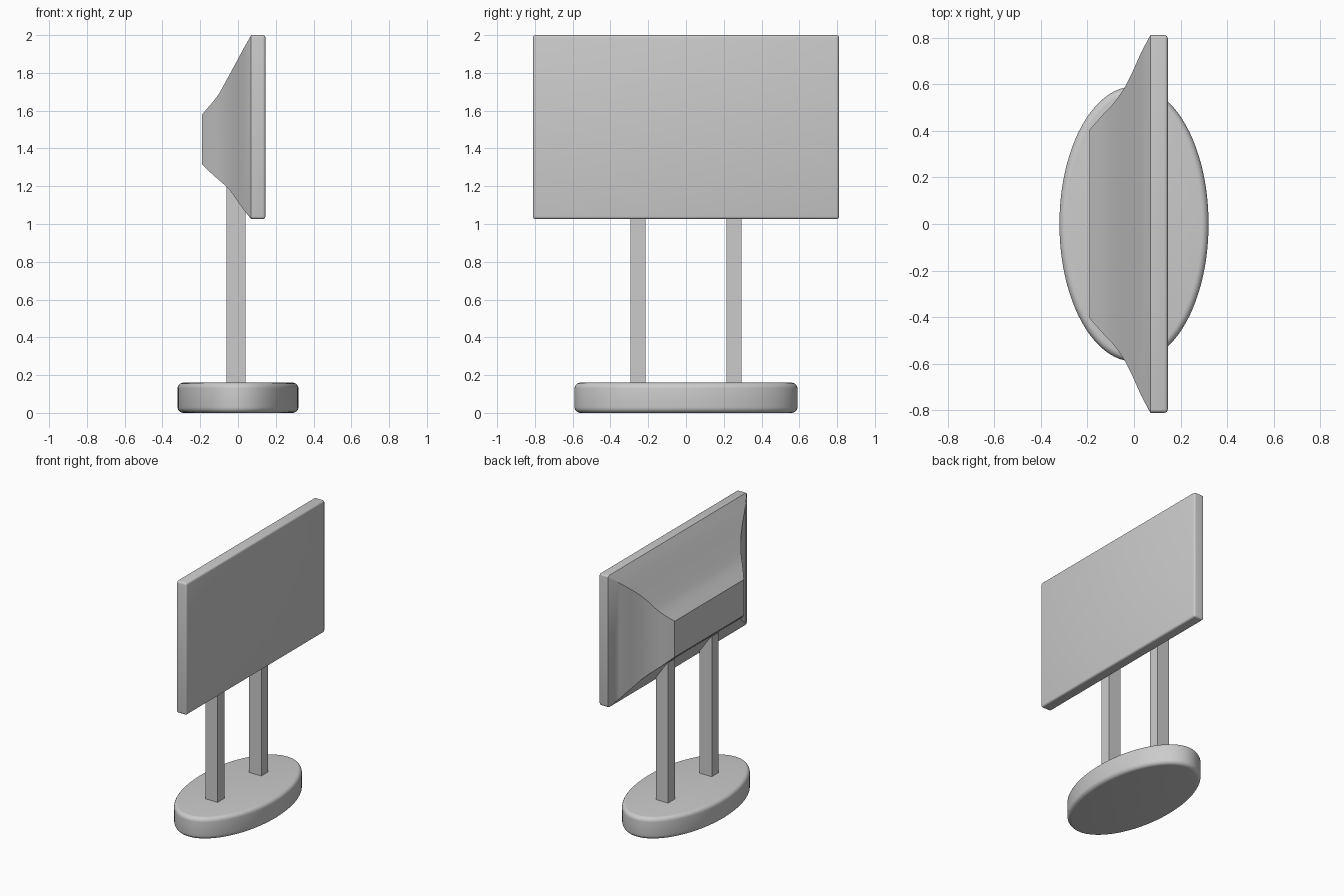
import bpy, bmesh, math

if "Cube" in bpy.data.objects:
    bpy.data.objects.remove(bpy.data.objects["Cube"])


def finish(name, bm, angle=28):
    bmesh.ops.recalc_face_normals(bm, faces=bm.faces[:])
    mesh = bpy.data.meshes.new(name)
    bm.to_mesh(mesh)
    bm.free()
    ob = bpy.data.objects.new(name, mesh)
    bpy.context.collection.objects.link(ob)
    bpy.ops.object.select_all(action='DESELECT')
    ob.select_set(True)
    bpy.context.view_layer.objects.active = ob
    bpy.ops.object.shade_smooth_by_angle(angle=math.radians(angle))
    return ob


def loft(bm, rings):
    loops = [[bm.verts.new(p) for p in ring] for ring in rings]
    n = len(loops[0])
    for a, b in zip(loops, loops[1:]):
        for i in range(n):
            j = (i + 1) % n
            bm.faces.new((a[i], a[j], b[j], b[i]))
    bm.faces.new(loops[0][::-1])
    bm.faces.new(loops[-1])
    return loops


# Oval base with rounded rims
bm = bmesh.new()
R, H = 0.03, 0.16
profile = []
for k in range(6):
    a = math.pi / 2 * k / 5
    profile.append((R * (1 - math.sin(a)), R * (1 - math.cos(a))))
profile = [(i, z) for i, z in profile] + [(i, H - z) for i, z in reversed(profile)]
N = 96
loft(bm, [[((0.32 - inset) * math.cos(2 * math.pi * i / N),
            (0.59 - inset) * math.sin(2 * math.pi * i / N), z) for i in range(N)]
          for inset, z in profile])
finish("oval_base", bm)

# Two flat posts running up into the housing
for side, name in ((-1, "post_left"), (1, "post_right")):
    bm = bmesh.new()
    y0, y1 = side * 0.255 - 0.04, side * 0.255 + 0.04
    loft(bm, [[(-0.06, y0, z), (0.04, y0, z), (0.04, y1, z), (-0.06, y1, z)]
              for z in (0.14, 1.25)])
    finish(name, bm)

# Screen housing: S-curved hood on the back, flat slab with softened screen edges
sections = [  # x, half width, bottom z, top z
    (-0.19, 0.405, 1.315, 1.58), (-0.16, 0.44, 1.286, 1.615),
    (-0.13, 0.473, 1.258, 1.65), (-0.10, 0.503, 1.232, 1.69),
    (-0.07, 0.541, 1.206, 1.745), (-0.04, 0.586, 1.175, 1.80),
    (-0.01, 0.645, 1.132, 1.855), (0.03, 0.735, 1.075, 1.93),
    (0.07, 0.81, 1.026, 2.00), (0.145, 0.81, 1.026, 2.00)]
bm = bmesh.new()
loops = loft(bm, [[(x, -w, lo), (x, w, lo), (x, w, hi), (x, -w, hi)]
                  for x, w, lo, hi in sections])
front = set(loops[-1])
edges = [e for e in bm.edges if e.verts[0] in front or e.verts[1] in front]
bmesh.ops.bevel(bm, geom=edges, offset=0.014, segments=4, profile=0.5, affect='EDGES')
finish("screen_housing", bm)
